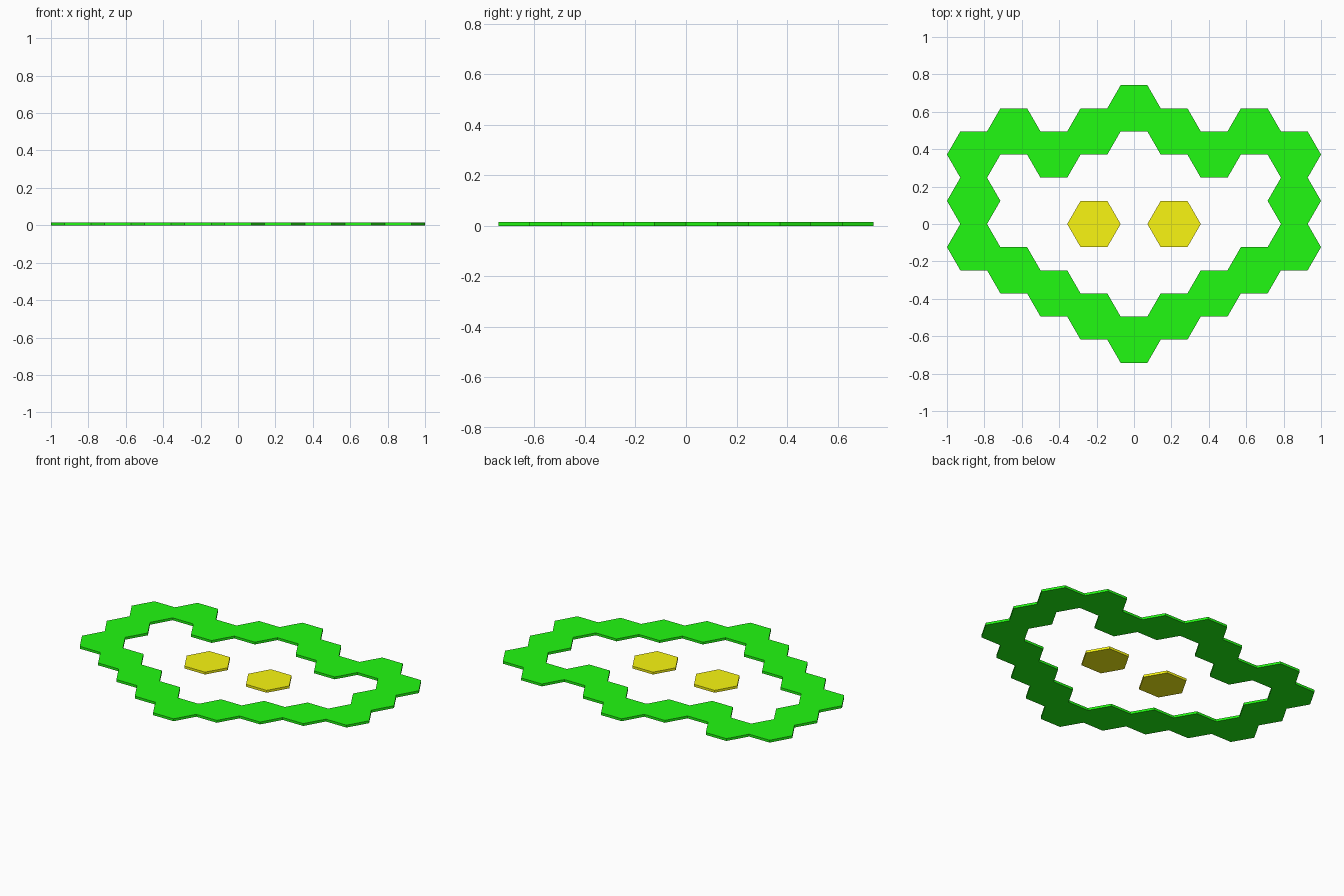
import bpy, bmesh
from math import cos, sin, pi, sqrt

if "Cube" in bpy.data.objects:
    bpy.data.objects.remove(bpy.data.objects["Cube"])

R = 1 / 7                # hexagon radius
H = R * sqrt(3) / 2      # half of the hexagon height
THICK = 0.015


def material(name, color):
    m = bpy.data.materials.new(name)
    m.diffuse_color = color
    m.use_nodes = True
    m.node_tree.nodes["Principled BSDF"].inputs["Base Color"].default_value = m.diffuse_color
    return m


def hex_tiles(name, cells, mat):
    """Weld flat hexagons at (column, half-row) cells and extrude them into one slab."""
    bm = bmesh.new()
    for col, row in cells:
        cx, cy = col * 1.5 * R, row * H
        bm.faces.new([bm.verts.new((cx + R * cos(i * pi / 3), cy + R * sin(i * pi / 3), 0))
                      for i in range(6)])
    bmesh.ops.remove_doubles(bm, verts=bm.verts, dist=1e-4)
    ext = bmesh.ops.extrude_face_region(bm, geom=bm.faces[:], use_keep_orig=True)
    top = [g for g in ext["geom"] if isinstance(g, bmesh.types.BMVert)]
    bmesh.ops.translate(bm, verts=top, vec=(0, 0, THICK))
    bmesh.ops.recalc_face_normals(bm, faces=bm.faces)
    mesh = bpy.data.meshes.new(name)
    bm.to_mesh(mesh)
    bm.free()
    mesh.materials.append(mat)
    obj = bpy.data.objects.new(name, mesh)
    bpy.context.collection.objects.link(obj)
    return obj


green = material("green", (0.015, 0.95, 0.006, 1))
yellow = material("yellow", (0.95, 0.92, 0.006, 1))

# Closed border ring: centre column plus mirrored side columns
half = [(1, 4), (1, -4), (2, 3), (2, -3), (3, 4), (3, -2), (4, 3), (4, 1), (4, -1)]
ring = [(0, 5), (0, -5)] + half + [(-c, r) for c, r in half]
hex_tiles("border_tiles", ring, green)

# Two separate inner tiles
hex_tiles("inner_tile_left", [(-1, 0)], yellow)
hex_tiles("inner_tile_right", [(1, 0)], yellow)
